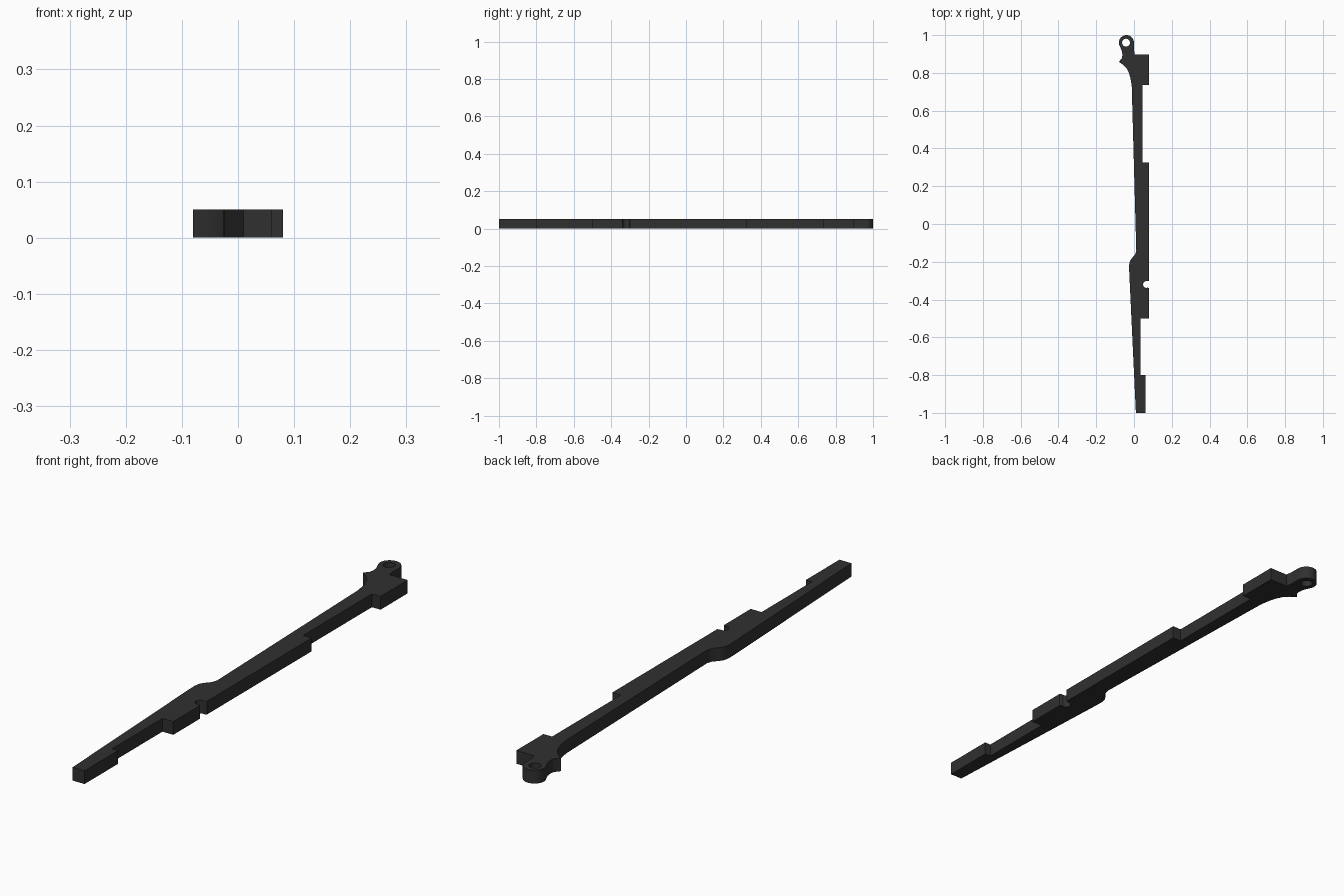
import bpy
from math import cos, sin, radians

if "Cube" in bpy.data.objects:
    bpy.data.objects.remove(bpy.data.objects["Cube"])

THICK = 0.05


def arc(cx, cy, r, a0, a1, n):
    """Points along an arc, angles in degrees."""
    return [(cx + r * cos(radians(a0 + (a1 - a0) * i / n)),
             cy + r * sin(radians(a0 + (a1 - a0) * i / n))) for i in range(n + 1)]


def plate(name, loops, thick):
    """Flat plate from closed outlines; inner outlines become holes."""
    cu = bpy.data.curves.new(name, 'CURVE')
    cu.dimensions = '2D'
    cu.fill_mode = 'BOTH'
    cu.extrude = thick / 2
    for pts in loops:
        sp = cu.splines.new('POLY')
        sp.points.add(len(pts) - 1)
        for p, (x, y) in zip(sp.points, pts):
            p.co = (x, y, 0, 1)
        sp.use_cyclic_u = True
    ob = bpy.data.objects.new(name, cu)
    bpy.context.collection.objects.link(ob)
    ob.location.z = thick / 2
    bpy.ops.object.select_all(action='DESELECT')
    ob.select_set(True)
    bpy.context.view_layer.objects.active = ob
    bpy.ops.object.convert(target='MESH')
    return bpy.context.object


# right edge: foot, lower flange, round notch, long flange, top block
right = [(0.01, -1), (0.06, -1), (0.06, -0.80), (0.035, -0.80),
         (0.035, -0.50), (0.08, -0.50), (0.08, -0.34)]
right += arc(0.066, -0.32, 0.018, -70, -290, 14)
right += [(0.08, -0.30), (0.08, 0.325), (0.044, 0.325), (0.044, 0.735),
          (0.08, 0.735), (0.08, 0.897), (0.004, 0.897), (0, 0.92)]

# eyelet and its neck
eye = arc(-0.04, 0.96, 0.04, 0, 212, 24)
neck = [(-0.064, 0.915), (-0.061, 0.895), (-0.064, 0.878), (-0.08, 0.858)]

# left edge: concave fillet, slim shaft, bulge, tapered lower shaft
left = [(-0.056, 0.842), (-0.038, 0.822), (-0.026, 0.797), (-0.018, 0.768),
        (-0.012, 0.73), (0.012, -0.14), (0.006, -0.162), (-0.012, -0.182),
        (-0.022, -0.197), (-0.026, -0.22), (-0.025, -0.26)]

hole = arc(-0.042, 0.96, 0.021, 0, 345, 23)

strip = plate("bracket_strip", [right + eye + neck + left, hole], THICK)
bpy.ops.object.shade_smooth_by_angle(angle=radians(30))

mat = bpy.data.materials.new("black_plastic")
mat.diffuse_color = (0.03, 0.03, 0.03, 1)
mat.use_nodes = True
mat.node_tree.nodes["Principled BSDF"].inputs["Base Color"].default_value = mat.diffuse_color
strip.data.materials.clear()
strip.data.materials.append(mat)
